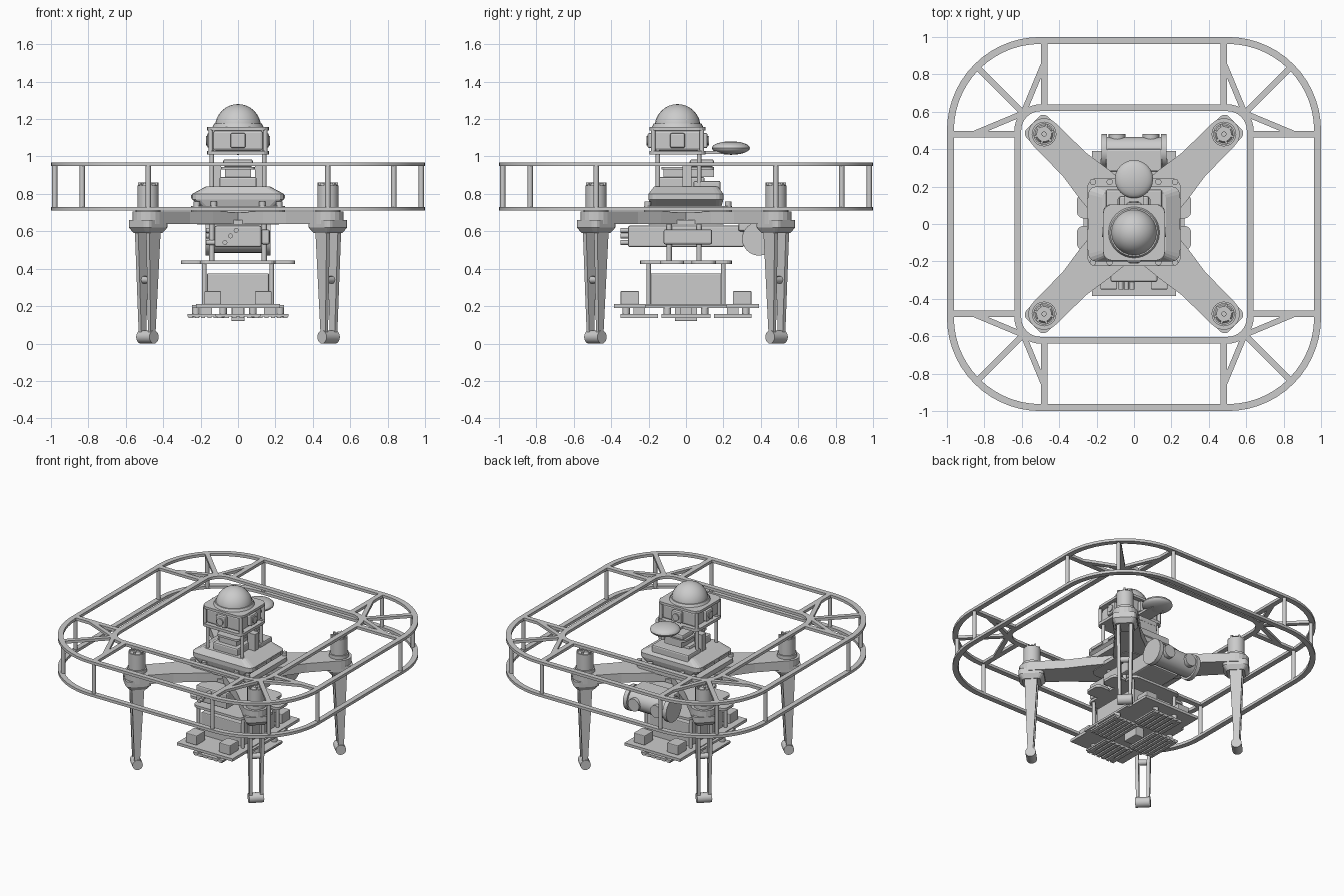
import bpy, bmesh, math
from mathutils import Matrix, Vector

if "Cube" in bpy.data.objects:
    bpy.data.objects.remove(bpy.data.objects["Cube"])

SIDES = [(1, 1), (-1, 1), (-1, -1), (1, -1)]


def finish(name, bm, smooth=False):
    bmesh.ops.recalc_face_normals(bm, faces=bm.faces[:])
    me = bpy.data.meshes.new(name)
    bm.to_mesh(me)
    bm.free()
    ob = bpy.data.objects.new(name, me)
    bpy.context.collection.objects.link(ob)
    if smooth:
        bpy.context.view_layer.objects.active = ob
        ob.select_set(True)
        bpy.ops.object.shade_smooth_by_angle(angle=math.radians(35))
        ob.select_set(False)
    return ob


def box(name, x, y, z, bevel=0.0):
    """Box from (min, max) ranges."""
    bm = bmesh.new()
    c = Vector([(a + b) / 2 for a, b in (x, y, z)])
    s = [b - a for a, b in (x, y, z)]
    bmesh.ops.create_cube(bm, size=1, matrix=Matrix.Translation(c) @ Matrix.Diagonal((*s, 1)))
    if bevel:
        bmesh.ops.bevel(bm, geom=bm.edges[:], offset=bevel, segments=2, affect='EDGES', profile=0.5)
    return finish(name, bm)


def cyl(name, c, r, depth, axis='Z', r2=None, n=24):
    rot = {'Z': Matrix(), 'X': Matrix.Rotation(math.pi / 2, 4, 'Y'),
           'Y': Matrix.Rotation(math.pi / 2, 4, 'X')}[axis]
    bm = bmesh.new()
    bmesh.ops.create_cone(bm, cap_ends=True, segments=n, radius1=r, radius2=r if r2 is None else r2,
                          depth=depth, matrix=Matrix.Translation(c) @ rot)
    return finish(name, bm, True)


def rounded(hx, hy, r, seg=8, cx=0, cy=0):
    pts = []
    for k, (sx, sy) in enumerate(SIDES):
        for i in range(seg + 1):
            a = (k + i / seg) * math.pi / 2
            pts.append((cx + sx * (hx - r) + r * math.cos(a), cy + sy * (hy - r) + r * math.sin(a)))
    return pts


def loft(name, sections, closed=False, smooth=False):
    """Skin between (outline, z) sections; closed joins last to first, making a ring."""
    bm = bmesh.new()
    rows = [[bm.verts.new((x, y, z)) for x, y in pts] for pts, z in sections]
    n = len(rows[0])
    for a, b in list(zip(rows, rows[1:])) + ([(rows[-1], rows[0])] if closed else []):
        for i in range(n):
            bm.faces.new((a[i], a[(i + 1) % n], b[(i + 1) % n], b[i]))
    if not closed:
        bm.faces.new(rows[0])
        bm.faces.new(rows[-1])
    return finish(name, bm, smooth)


def plate(name, pts, z0, z1):
    return loft(name, [(pts, z0), (pts, z1)])


def ring(name, outer, inner, z0, z1):
    return loft(name, [(outer, z0), (outer, z1), (inner, z1), (inner, z0)], True, True)


def bar(name, p, q, w, z0, z1):
    p, q = Vector(p), Vector(q)
    d = (q - p).normalized() * w / 2
    o = Vector((-d.y, d.x))
    return plate(name, [tuple(v) for v in (p + o, p - o, q - o, q + o)], z0, z1)


# Propeller guard: upper frame with inner ring and struts, lower hoop, joined by posts
for level, z0, z1 in (("lower", 0.71, 0.73), ("upper", 0.948, 0.968)):
    ring(level + "_guard_outer_ring", rounded(1, 1, 0.5, 14), rounded(0.963, 0.963, 0.463, 14), z0, z1)
    if level == "lower":
        continue
    ring(level + "_guard_inner_ring", rounded(0.64, 0.64, 0.14), rounded(0.603, 0.603, 0.103), z0, z1)
    for sx, sy in SIDES:
        f = lambda x, y: (sx * x, sy * y)
        bar(level + "_guard_strut", f(0.48, 0.62), f(0.48, 0.98), 0.036, z0, z1)
        bar(level + "_guard_strut", f(0.62, 0.48), f(0.98, 0.48), 0.036, z0, z1)
        bar(level + "_guard_corner_strut", f(0.59, 0.59), f(0.835, 0.835), 0.032, z0, z1)
        bar(level + "_guard_fan_strut", f(0.585, 0.61), f(0.485, 0.85), 0.03, z0, z1)
        bar(level + "_guard_fan_strut", f(0.61, 0.585), f(0.85, 0.485), 0.03, z0, z1)
for sx, sy in SIDES:
    for px, py in ((0.48, 0.98), (0.98, 0.48), (0.833, 0.833)):
        cyl("guard_post", (sx * px, sy * py, 0.84), 0.014, 0.24, n=12)

# Arms, motors and legs, modelled along +x then turned to each diagonal
for k in range(4):
    turn = Matrix.Rotation(math.pi / 4 + k * math.pi / 2, 4, 'Z')
    R = 0.68
    tip = [(R + 0.085 * math.cos(a), 0.085 * math.sin(a))
           for a in [math.radians(-90 + 18 * i) for i in range(11)]]
    parts = [plate("arm", [(0.1, -0.13), (0.3, -0.11), (0.45, -0.088)] + tip + [(0.45, 0.088), (0.3, 0.11), (0.1, 0.13)], 0.64, 0.705)]
    parts.append(loft("leg_socket", [(rounded(0.06, 0.06, 0.02, 3, R), 0.59), (rounded(0.085, 0.08, 0.03, 3, R), 0.62),
                                     (rounded(0.085, 0.08, 0.03, 3, R), 0.66)]))
    parts.append(cyl("motor_base", (R, 0, 0.715), 0.066, 0.03))
    parts.append(cyl("motor", (R, 0, 0.785), 0.057, 0.12))
    parts.append(cyl("motor_cap", (R, 0, 0.85), 0.05, 0.015, r2=0.04))
    parts.append(cyl("motor_shaft", (R, 0, 0.86), 0.014, 0.03, n=12))
    for s in (-1, 1):
        rail = [(R - 0.04, 0.03), (R + 0.045, 0.03), (R + 0.045, 0.055), (R - 0.04, 0.055)]
        low = [(R - 0.01, 0.025), (R + 0.025, 0.025), (R + 0.025, 0.045), (R - 0.01, 0.045)]
        parts.append(loft("leg_rail", [([(x, s * y) for x, y in low], 0.035), ([(x, s * y) for x, y in rail], 0.6)]))
    parts.append(cyl("leg_crossbar", (R + 0.005, 0, 0.34), 0.02, 0.09, 'Y', n=12))
    parts.append(cyl("foot", (R + 0.005, 0, 0.035), 0.035, 0.1, 'Y'))
    for i in range(6):
        a = i * math.pi / 3
        parts.append(bar("motor_fin", (R + 0.02 * math.cos(a), 0.02 * math.sin(a)),
                         (R + 0.055 * math.cos(a), 0.055 * math.sin(a)), 0.012, 0.845, 0.862))
    for ob in parts:
        ob.data.transform(turn)

# Chassis and stepped hull
plate("chassis_lower_plate", rounded(0.22, 0.2, 0.06, 4), 0.635, 0.66)
plate("chassis_upper_plate", rounded(0.25, 0.235, 0.05, 4, 0, 0.01), 0.70, 0.735)
loft("hull", [(rounded(0.2, 0.19, 0.03, 3), 0.735), (rounded(0.245, 0.2, 0.04, 3), 0.77),
              (rounded(0.245, 0.2, 0.04, 3), 0.80), (rounded(0.17, 0.17, 0.03, 3), 0.84)])
for sx, sy in SIDES:
    cyl("chassis_bolt", (sx * 0.22, sy * 0.215 + 0.01, 0.745), 0.017, 0.03, n=12)
    cyl("chassis_bolt", (sx * 0.13, sy * 0.215 + 0.01, 0.745), 0.017, 0.03, n=12)
    cyl("mast_post", (sx * 0.14, -0.04 + sy * 0.11, 0.93), 0.012, 0.21, n=12)
    cyl("hanger_post", (sx * 0.14, -0.01 + sy * 0.08, 0.57), 0.014, 0.28, n=12)
    cyl("payload_post", (sx * 0.18, sy * 0.2, 0.32), 0.012, 0.24, n=12)
    box("hull_side_vent", sorted((sx * 0.2, sx * 0.252)), sorted((sy * 0.03, sy * 0.14)), (0.775, 0.795))
box("rear_electronics", (-0.15, 0.15), (0.04, 0.185), (0.80, 0.87), 0.01)
box("computer", (-0.1, 0.1), (-0.15, 0.1), (0.83, 0.89), 0.01)
box("computer_fins", (-0.07, 0.07), (-0.12, 0.15), (0.89, 0.93))
plate("mast_middle_plate", rounded(0.09, 0.14, 0.03, 4, 0, 0.01), 0.93, 0.945)
box("receiver", (-0.08, 0.08), (0.02, 0.15), (0.945, 0.985), 0.012)
for sx in (-1, 1):
    box("mast_brace", sorted((sx * 0.09, sx * 0.15)), (-0.02, 0.03), (0.84, 0.96))

# Sensor head
plate("head_lower_plate", rounded(0.165, 0.15, 0.04, 4, 0, -0.045), 1.01, 1.03)
box("head_housing", (-0.135, 0.135), (-0.175, 0.085), (1.03, 1.14), 0.015)
plate("head_upper_plate", rounded(0.165, 0.15, 0.05, 5, 0, -0.045), 1.14, 1.158)
for sx, sy in SIDES:
    cyl("head_post", (sx * 0.145, -0.045 + sy * 0.13, 1.085), 0.012, 0.12, n=12)
for s in (-1, 1):
    box("head_side_camera", sorted((s * 0.13, s * 0.165)), (-0.085, -0.005), (1.045, 1.125), 0.01)
    cyl("head_side_lens", (s * 0.165, -0.045, 1.085), 0.025, 0.012, 'X')
    y = -0.045 + s * 0.145
    box("head_camera", (-0.04, 0.04), (y - 0.015, y + 0.015), (1.045, 1.125), 0.008)
    cyl("head_lens", (0, y + s * 0.015, 1.085), 0.025, 0.015, 'Y')
cyl("dome_collar", (0, -0.045, 1.163), 0.14, 0.025, r2=0.128, n=32)
bm = bmesh.new()
bmesh.ops.create_uvsphere(bm, u_segments=24, v_segments=16, radius=0.123, matrix=Matrix.Translation((0, -0.045, 1.157)))
bmesh.ops.bisect_plane(bm, geom=bm.verts[:] + bm.edges[:] + bm.faces[:], plane_co=(0, 0, 1.157),
                       plane_no=(0, 0, -1), clear_outer=True)
finish("sensor_dome", bm, True)

# Satellite antenna on its rear arm
box("antenna_arm", (-0.05, 0.05), (0.08, 0.25), (1.012, 1.03))
bm = bmesh.new()
bmesh.ops.create_uvsphere(bm, u_segments=24, v_segments=12, radius=1,
                          matrix=Matrix.Translation((0, 0.24, 1.045)) @ Matrix.Diagonal((0.102, 0.102, 0.036, 1)))
finish("antenna_disc", bm, True)

# Battery under the chassis, and rear rounded sensor bar
box("battery", (-0.125, 0.125), (-0.31, 0.31), (0.515, 0.63), 0.01)
for i, z in enumerate((0.54, 0.575, 0.605)):
    cyl("battery_connector", (-0.07 + 0.03 * i, -0.325, z), 0.013, 0.05, 'Y', n=12)
    cyl("side_connector", (-0.14, -0.1 + 0.05 * i, z), 0.013, 0.06, 'X', n=12)
box("battery_side_box", (0.125, 0.17), (-0.12, 0.14), (0.53, 0.61), 0.01)
cyl("rear_sensor_bar", (0, 0.39, 0.56), 0.075, 0.34, 'X')
for s in (-1, 1):
    cyl("rear_sensor_end", (s * 0.16, 0.39, 0.56), 0.09, 0.03, 'X')
    cyl("rear_sensor_lens", (s * 0.09, 0.465, 0.555), 0.045, 0.03, 'Y')
box("rear_sensor_mount", (-0.15, 0.15), (0.28, 0.4), (0.6, 0.645), 0.01)

# Payload shelf with side ears
plate("payload_shelf", rounded(0.2, 0.245, 0.04, 4), 0.425, 0.443)
for sx, sy in SIDES:
    plate("shelf_ear", rounded(0.06, 0.065, 0.035, 5, sx * 0.245, 0.01 + sy * 0.085), 0.425, 0.443)

# Payload box, tray and blocks
box("payload_box", (-0.165, 0.165), (-0.19, 0.19), (0.2, 0.375), 0.006)
box("payload_tray", (-0.225, 0.225), (-0.385, 0.39), (0.19, 0.21))
box("payload_cross_tray", (-0.245, 0.245), (-0.22, 0.22), (0.19, 0.205))
for sx, sy in SIDES:
    box("payload_block", sorted((sx * 0.09, sx * 0.18)), sorted((sy * 0.25, sy * 0.35)), (0.21, 0.28), 0.005)
    cyl("damper", (sx * 0.225, sy * 0.1, 0.17), 0.02, 0.06, n=12)
    cyl("damper", (sx * 0.08, sy * 0.32, 0.17), 0.02, 0.06, n=12)
box("payload_centre_block", (-0.035, 0.035), (-0.06, 0.06), (0.12, 0.2), 0.005)

# Slatted panels beneath the payload
for cx, cy, hx, hy in ((0, 0.25, 0.12, 0.1), (0, -0.25, 0.12, 0.1), (0.17, 0, 0.1, 0.13), (-0.17, 0, 0.1, 0.13)):
    box("sensor_panel", (cx - hx, cx + hx), (cy - hy, cy + hy), (0.145, 0.157))
    for i in range(6):
        x = cx - hx + (i + 0.5) * hx / 3
        box("panel_slat", (x - hx * 0.11, x + hx * 0.11), (cy - hy, cy + hy), (0.136, 0.146))
    box("panel_hanger", (cx - 0.03, cx + 0.03), (cy - 0.03, cy + 0.03), (0.155, 0.195))
